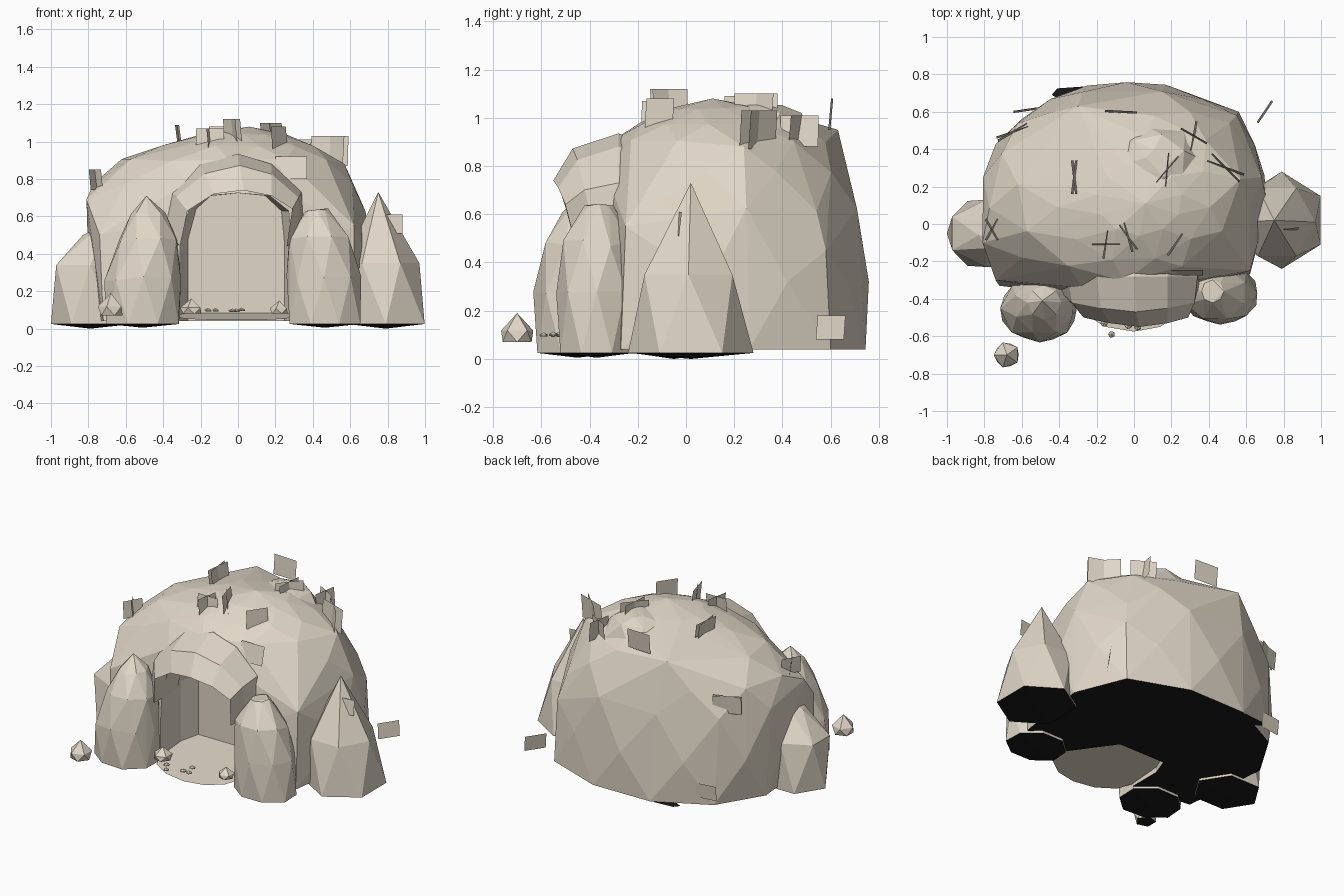
import bpy, bmesh, math, random
from mathutils import Vector

random.seed(4)


def paint(name, colour):
    m = bpy.data.materials.new(name)
    m.diffuse_color = (*colour, 1)
    return m


stone = paint("pale stone", (0.75, 0.68, 0.575))
black = paint("black underside", (0.01, 0.01, 0.01))


def finish(name, bm, recalc=True):
    if recalc:
        bmesh.ops.recalc_face_normals(bm, faces=bm.faces[:])
    me = bpy.data.meshes.new(name)
    bm.to_mesh(me)
    bm.free()
    me.materials.append(stone)
    me.materials.append(black)
    ob = bpy.data.objects.new(name, me)
    bpy.context.collection.objects.link(ob)
    return ob


def blacken_base(ob):
    """Low faces that look straight down are black."""
    for p in ob.data.polygons:
        if p.normal.z < -0.85 and p.center.z < 0.15:
            p.material_index = 1


def rock(name, rings, n, jitter=0.0, turn=0.0, corners=()):
    """Faceted convex rock through elliptical rings (z, cx, cy, rx, ry) and extra corners."""
    bm = bmesh.new()
    for k, (z, cx, cy, rx, ry) in enumerate(rings):
        for i in range(1 if rx == 0 else n):
            a = 2 * math.pi * (i + 0.5 * (k % 2) + turn) / n
            f = 1 + random.uniform(-jitter, jitter)
            dz = random.uniform(-jitter, jitter) * 0.5 if k > 1 and rx else 0
            bm.verts.new((cx + rx * f * math.cos(a), cy + ry * f * math.sin(a), z + dz))
    for c in corners:
        bm.verts.new(c)
    bmesh.ops.convex_hull(bm, input=bm.verts[:])
    loose = [v for v in bm.verts if not v.link_faces]
    bmesh.ops.delete(bm, geom=loose, context='VERTS')
    bmesh.ops.dissolve_limit(bm, angle_limit=0.02, verts=bm.verts[:], edges=bm.edges[:])
    ob = finish(name, bm)
    blacken_base(ob)
    return ob


def loft(name, sections):
    """Closed cross-sections joined in order, capped at both ends."""
    bm = bmesh.new()
    rows = [[bm.verts.new(p) for p in s] for s in sections]
    m = len(rows[0])
    for a, b in zip(rows, rows[1:]):
        for i in range(m):
            j = (i + 1) % m
            bm.faces.new((a[i], a[j], b[j], b[i]))
    bm.faces.new(rows[0])
    bm.faces.new(rows[-1][::-1])
    return finish(name, bm)


# Main dome, with squarer corners at the back left and front left
dome = rock("cave_dome", [
    (0.04, -0.04, 0.18, 0.75, 0.59),
    (0.32, -0.04, 0.18, 0.76, 0.585),
    (0.62, -0.06, 0.17, 0.745, 0.56),
    (0.78, -0.08, 0.16, 0.69, 0.52),
    (0.90, -0.05, 0.15, 0.57, 0.45),
    (0.98, 0.00, 0.14, 0.41, 0.34),
    (1.04, 0.03, 0.13, 0.23, 0.19),
    (1.08, 0.06, 0.11, 0, 0)], 11, 0.015, 0.25,
    [(-0.30, 0.63, 0.95), (0.57, 0.24, 0.88), (0.07, 0.46, 1.0), (-0.81, -0.10, 0.69),
     (-0.74, -0.30, 0.50), (-0.72, -0.33, 0.04), (0.62, -0.25, 0.55), (0.62, -0.27, 0.04),
     (0.56, 0.60, 0.04), (0.55, 0.58, 0.45)])

# Hollow entrance cut into the dome
opening = [(-0.31, 0.0), (-0.31, 0.48), (-0.26, 0.64), (-0.17, 0.71), (0.0, 0.725),
           (0.17, 0.71), (0.27, 0.63), (0.29, 0.45), (0.29, 0.0)]
cutter = loft("entrance_cutter", [[(x * s, y, z) for x, z in opening]
                                  for y, s in ((-0.9, 1), (-0.16, 1), (-0.04, 0.86))])
cutter.hide_render = True
mod = dome.modifiers.new("entrance", 'BOOLEAN')
mod.operation, mod.object, mod.solver = 'DIFFERENCE', cutter, 'EXACT'
bpy.context.view_layer.objects.active = dome
bpy.ops.object.modifier_apply(modifier=mod.name)
bpy.data.objects.remove(cutter)

# Black base plates: a corner beyond the dome, and one under the floor
bm = bmesh.new()
for plate in (((-0.44, 0.69), (-0.35, 0.64), (-0.27, 0.735), (-0.41, 0.725)),
              ((0.30, -0.35), (0.30, -0.03), (0.07, -0.03))):
    bm.faces.new([bm.verts.new((x, y, 0.04)) for x, y in plate]).material_index = 1
finish("base_plates", bm, recalc=False)

# Rock cap on the dome
rock("dome_cap", [(0.90, 0.10, 0.33, 0.28, 0.22), (1.02, 0.11, 0.32, 0.17, 0.16),
                  (1.04, 0.12, 0.32, 0.06, 0.08)], 7, 0.04)

# Arch over the entrance: inner and outer points of each station
inner = [(-0.31, 0.44), (-0.27, 0.63), (-0.13, 0.72), (0.03, 0.74), (0.18, 0.71), (0.29, 0.64), (0.26, 0.44)]
outer = [(-0.42, 0.58), (-0.36, 0.74), (-0.20, 0.88), (0.0, 0.935), (0.18, 0.88), (0.34, 0.73), (0.36, 0.50)]
front = [-0.45, -0.50, -0.53, -0.55, -0.53, -0.50, -0.45]
arch = []
for (ix, iz), (ox, oz), y in zip(inner, outer, front):
    mx, mz = ix + 0.68 * (ox - ix), iz + 0.68 * (oz - iz)
    arch.append([(ix, -0.20, iz), (ix, y, iz), (mx, y + 0.08, mz), (ox, -0.28, oz), (ox, -0.15, oz - 0.04)])
loft("entrance_arch", arch)

# Pillars beside the entrance (each starts at a low centre point of its base)
rock("left_pillar", [
    (0.005, -0.51, -0.45, 0, 0), (0.025, -0.51, -0.45, 0.205, 0.175), (0.27, -0.505, -0.45, 0.205, 0.18),
    (0.48, -0.48, -0.44, 0.165, 0.15), (0.62, -0.48, -0.42, 0.09, 0.09),
    (0.71, -0.49, -0.41, 0, 0)], 8, 0.03)
rock("right_pillar", [
    (0.005, 0.465, -0.37, 0, 0), (0.025, 0.465, -0.37, 0.20, 0.165), (0.27, 0.46, -0.37, 0.20, 0.17),
    (0.48, 0.435, -0.37, 0.17, 0.15), (0.64, 0.42, -0.36, 0.06, 0.06)], 8, 0.03)

# Boulders at the sides
rock("right_boulder", [
    (0.0, 0.79, 0.02, 0, 0), (0.025, 0.79, 0.02, 0.24, 0.26), (0.35, 0.765, 0.01, 0.205, 0.21),
    (0.73, 0.75, 0.02, 0, 0)], 6, 0.0)
rock("left_boulder", [
    (0.0, -0.79, -0.05, 0, 0), (0.025, -0.78, -0.05, 0.22, 0.20), (0.34, -0.79, -0.05, 0.21, 0.18),
    (0.50, -0.76, -0.06, 0.07, 0.08), (0.53, -0.77, -0.07, 0, 0)], 6, 0.0, 0.5)

# Cave floor, rising slightly to the back
bm = bmesh.new()
ring = []
for x, y in ((-0.27, -0.03), (-0.32, -0.16), (-0.33, -0.35), (-0.27, -0.48), (-0.15, -0.55),
             (0.0, -0.575), (0.14, -0.55), (0.24, -0.48), (0.30, -0.35), (0.30, -0.16), (0.25, -0.03)):
    ring.append(bm.verts.new((x, y, 0.045 + 0.04 * (y + 0.575) / 0.545)))
bm.faces.new(ring)
finish("cave_floor", bm, recalc=False)

# Loose stones and pebbles: x, y, bottom, radius, height
for i, (x, y, z, r, h) in enumerate([
        (-0.68, -0.70, 0.07, 0.07, 0.12), (-0.25, -0.44, 0.08, 0.06, 0.08), (0.22, -0.44, 0.08, 0.05, 0.07),
        (-0.12, -0.59, 0.093, 0.018, 0.018), (-0.03, -0.54, 0.09, 0.022, 0.018), (0.02, -0.55, 0.095, 0.02, 0.018),
        (-0.16, -0.53, 0.093, 0.02, 0.018), (-0.01, -0.47, 0.09, 0.02, 0.018)]):
    rock("stone_%d" % i, [(z, x, y, r * 0.9, r * 0.9), (z + h * 0.4, x, y, r, r),
                          (z + h, x, y, 0, 0)], 5)

# Grass cards: x, y, bottom, height, width, angles of the crossed blades
tufts = [
    (-0.76, -0.03, 0.74, 0.11, 0.13, (60, 120)), (-0.32, 0.25, 1.00, 0.09, 0.18, (83, 97)),
    (-0.15, -0.11, 0.95, 0.12, 0.15, (0, 80)), (-0.03, -0.07, 1.00, 0.12, 0.16, (125, 105)),
    (0.18, 0.29, 0.99, 0.11, 0.18, (85, 50)), (0.49, 0.30, 0.87, 0.16, 0.21, (-20, -45)),
    (0.22, -0.11, 0.96, 0.12, 0.14, (55,)), (0.83, -0.03, 0.51, 0.10, 0.10, (8,)),
    (0.70, 0.60, 0.08, 0.10, 0.14, (56,)), (-0.07, 0.60, 0.95, 0.13, 0.17, (-3,)),
    (-0.57, 0.61, 0.09, 0.10, 0.15, (8,)), (-0.65, 0.49, 0.64, 0.12, 0.18, (18, 30)),
    (0.32, 0.47, 0.88, 0.13, 0.16, (-30, 80))]
bm = bmesh.new()


def card(centre, u, v):
    c, u, v = Vector(centre), Vector(u), Vector(v)
    bm.faces.new([bm.verts.new(c + p) for p in (-u - v, u - v, u + v, -u + v)])


for x, y, z, h, w, angles in tufts:
    for a in angles:
        ca, sa = math.cos(math.radians(a)), math.sin(math.radians(a))
        # Blades lean a little, so they show from above
        card((x, y, z + h / 2), (w / 2 * ca, w / 2 * sa, 0), (-0.006 * sa, 0.006 * ca, h / 2))
# Card leaning on the dome above the arch
card((0.285, -0.26, 0.86), (0.085, 0.0, 0), (0, 0.015, 0.06))
finish("grass_cards", bm, recalc=False)
